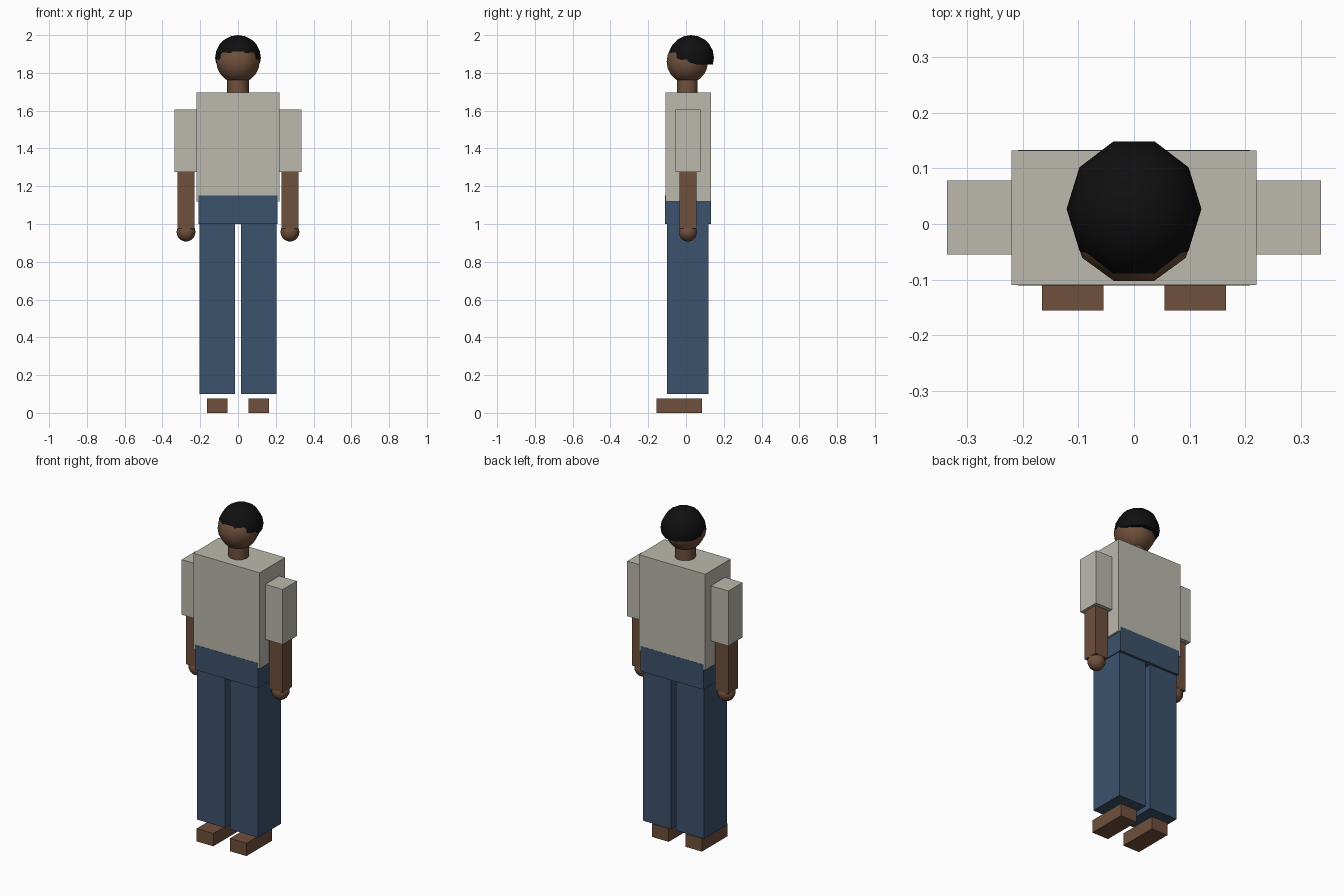
import bpy, bmesh, math
from mathutils import Matrix, Vector

if "Cube" in bpy.data.objects:
    bpy.data.objects.remove(bpy.data.objects["Cube"])


def mat(name, rgb):
    m = bpy.data.materials.new(name)
    m.diffuse_color = (*rgb, 1)
    m.use_nodes = True
    m.node_tree.nodes["Principled BSDF"].inputs["Base Color"].default_value = m.diffuse_color
    return m


SKIN = mat("brown_skin", (0.162, 0.080, 0.045))
SHIRT = mat("stone_shirt", (0.497, 0.485, 0.418))
JEANS = mat("blue_denim", (0.045, 0.084, 0.150))
HAIR = mat("black_hair", (0.005, 0.005, 0.005))


def finish(name, bm, material, smooth=False):
    me = bpy.data.meshes.new(name)
    bmesh.ops.recalc_face_normals(bm, faces=bm.faces)
    bm.to_mesh(me)
    bm.free()
    me.materials.append(material)
    ob = bpy.data.objects.new(name, me)
    bpy.context.collection.objects.link(ob)
    if smooth:
        bpy.ops.object.select_all(action='DESELECT')
        ob.select_set(True)
        bpy.context.view_layer.objects.active = ob
        bpy.ops.object.shade_smooth_by_angle(angle=math.radians(42))
    return ob


def box(name, x, y, z, material):
    """Box from (min, max) pairs."""
    bm = bmesh.new()
    bmesh.ops.create_cube(bm, size=1)
    for v in bm.verts:
        v.co = [r[0] if c < 0 else r[1] for c, r in zip(v.co, (x, y, z))]
    return finish(name, bm, material)


def ball(name, centre, radii, material, cuts=(), segments=10, rings=10):
    """Low-poly ellipsoid with a vertex facing front; cuts are (point, normal) to keep above."""
    bm = bmesh.new()
    bmesh.ops.create_uvsphere(bm, u_segments=segments, v_segments=rings, radius=1)
    bmesh.ops.rotate(bm, verts=bm.verts, matrix=Matrix.Rotation(math.pi / 2, 3, 'Z'))
    bmesh.ops.scale(bm, verts=bm.verts, vec=radii)
    bmesh.ops.translate(bm, verts=bm.verts, vec=centre)
    for co, no in cuts:
        geom = bm.verts[:] + bm.edges[:] + bm.faces[:]
        bmesh.ops.bisect_plane(bm, geom=geom, plane_co=co, plane_no=Vector(no).normalized(),
                               clear_inner=True)
        bmesh.ops.holes_fill(bm, edges=[e for e in bm.edges if e.is_boundary])
    return finish(name, bm, material, True)


# Torso and hips
box("shirt_body", (-0.22, 0.22), (-0.109, 0.132), (1.12, 1.695), SHIRT)
box("trouser_hips", (-0.208, 0.208), (-0.11, 0.133), (1.0, 1.15), JEANS)

# Arms and legs, one per side
for side, s in (("left", 1), ("right", -1)):
    def mx(a, b):
        return tuple(sorted((s * a, s * b)))
    box(side + "_sleeve", mx(0.22, 0.335), (-0.055, 0.078), (1.275, 1.605), SHIRT)
    box(side + "_forearm", mx(0.23, 0.32), (-0.035, 0.055), (0.975, 1.275), SKIN)
    ball(side + "_hand", (s * 0.275, 0.01, 0.957), (0.05, 0.05, 0.05), SKIN)
    box(side + "_trouser_leg", mx(0.016, 0.203), (-0.1, 0.118), (0.1, 1.0), JEANS)
    box(side + "_foot", mx(0.055, 0.165), (-0.155, 0.085), (0.0, 0.077), SKIN)

# Neck
bm = bmesh.new()
bmesh.ops.create_cone(bm, cap_ends=True, segments=10, radius1=0.057, radius2=0.057, depth=0.1,
                      matrix=Matrix.Translation((0, 0.007, 1.735)) @ Matrix.Rotation(math.pi / 2, 4, 'Z'))
finish("neck", bm, SKIN, True)

# Head and cropped hair cap, trimmed by a sloping side line and a level nape
ball("head", (0, 0.007, 1.86), (0.115, 0.115, 0.115), SKIN)
ball("hair", (0, 0.027, 1.88), (0.121, 0.127, 0.12), HAIR,
     cuts=[((0, 0.05, 1.847), (0, 0.3, 1)), ((0, 0, 1.845), (0, 0, 1))])
